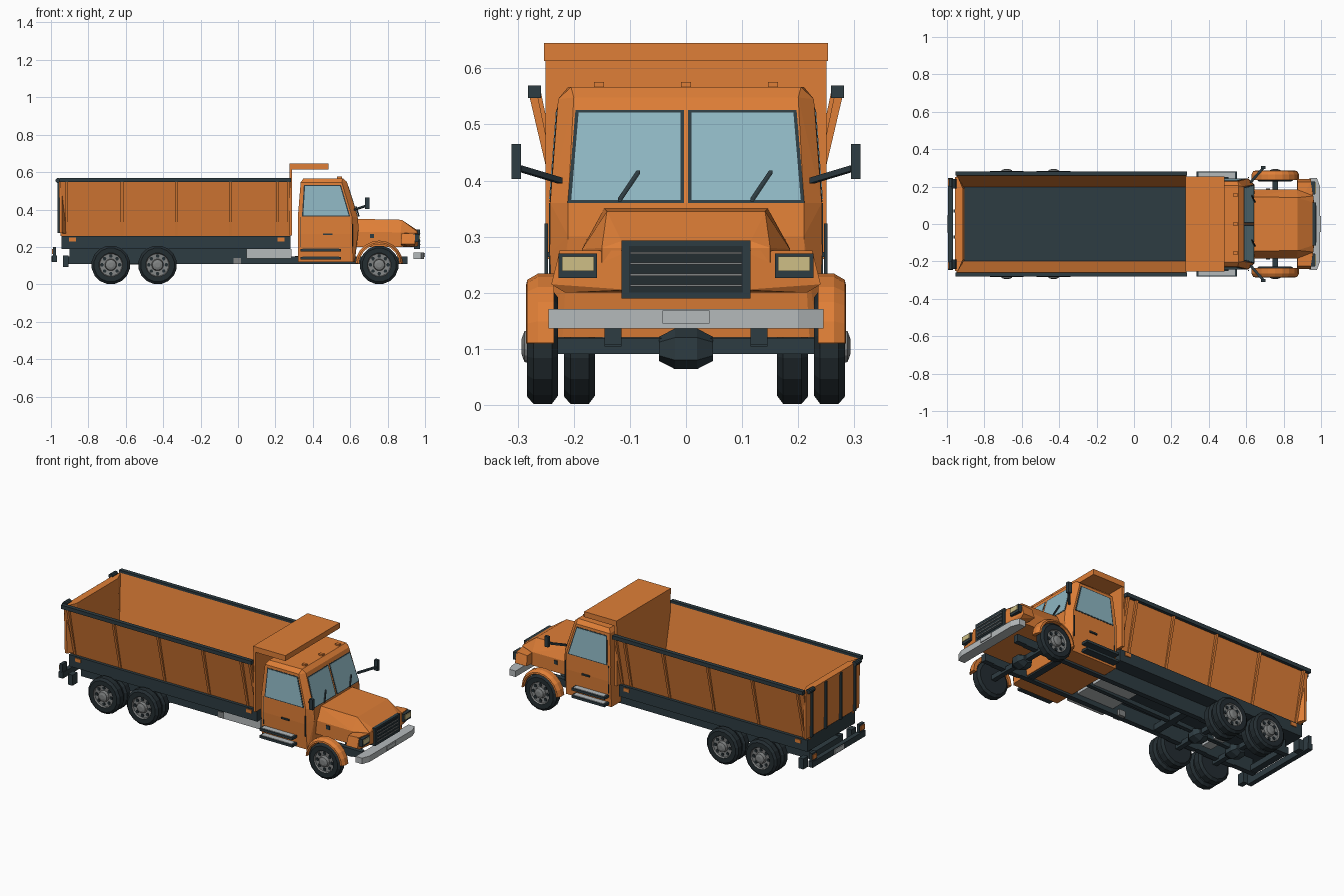
import bpy, bmesh
from math import sin, cos, pi, radians
from mathutils import Vector

cube = bpy.data.objects.get("Cube")
if cube:
    bpy.data.objects.remove(cube, do_unlink=True)


def material(name, r, g, b):
    m = bpy.data.materials.new(name)
    m.use_nodes = True
    m.diffuse_color = (r, g, b, 1)
    m.node_tree.nodes["Principled BSDF"].inputs["Base Color"].default_value = (r, g, b, 1)
    return m


ORANGE = material("orange paint", .74, .212, .038)
DARK = material("dark slate", .027, .045, .054)
TYRE = material("tyre rubber", .017, .026, .031)
GREY = material("light grey metal", .46, .49, .5)
RIM = material("wheel grey", .22, .23, .23)
GLASS = material("blue glass", .27, .47, .54)
LAMP = material("headlamp cream", .62, .52, .24)
BOTH = (1, -1)


def finish(name, bm, *mats):
    bmesh.ops.recalc_face_normals(bm, faces=bm.faces)
    me = bpy.data.meshes.new(name)
    bm.to_mesh(me)
    bm.free()
    for m in mats:
        me.materials.append(m)
    ob = bpy.data.objects.new(name, me)
    bpy.context.collection.objects.link(ob)


def hulls(name, mat, *solids):
    """One object made of convex solids, each given by its corners."""
    out = bmesh.new()
    for pts in solids:
        vs = [out.verts.new(p) for p in pts]
        res = bmesh.ops.convex_hull(out, input=vs)
        junk = {v for v in res["geom_interior"] + res["geom_unused"]
                if isinstance(v, bmesh.types.BMVert)}
        bmesh.ops.delete(out, geom=list(junk), context="VERTS")
    bmesh.ops.dissolve_limit(out, angle_limit=.01, verts=out.verts, edges=out.edges)
    finish(name, out, mat)


def box(x0, x1, y0, y1, z0, z1):
    return [(x, y, z) for x in (x0, x1) for y in (y0, y1) for z in (z0, z1)]


def bar(a, b, w=.006):
    """Corners of a square bar from a to b."""
    return [Vector(p) + Vector(c) for p in (a, b) for c in box(-w, w, -w, w, -w, w)]


def sym(pts):
    return [(x, s * y, z) for x, y, z in pts for s in BOTH]


def flip(pts, s):
    return [(x, s * y, z) for x, y, z in pts]


def lathe(name, profile, x, z, s, mats, n=16):
    """Spin (radius, y, material) rows about the axle."""
    bm = bmesh.new()
    rings = [[bm.verts.new((x + r * cos(2 * pi * (i + .5) / n), s * y,
                            z + r * sin(2 * pi * (i + .5) / n))) for i in range(n)]
             for r, y, m in profile]
    for (a, b), row in zip(zip(rings, rings[1:]), profile[1:]):
        for i in range(n):
            j = (i + 1) % n
            bm.faces.new((a[i], a[j], b[j], b[i])).material_index = row[2]
    bm.faces.new(rings[0])
    bm.faces.new(rings[-1]).material_index = profile[-1][2]
    finish(name, bm, *mats)


# Cargo bed: leaning side walls, upright headboard with canopy, tailgate
def wall_y(z):
    return .205 + .06 * (z - .26) / .29


hulls("bed_floor", DARK, box(-.945, .28, -.2, .2, .255, .268))
hulls("bed_subframe", DARK, box(-.945, .28, -.222, .222, .19, .258))
for s in BOTH:
    hulls("bed_side_wall", ORANGE, [(x, s * (wall_y(z) - t), z) for x in (-.95, .28)
                                    for z in (.258, .555) for t in (0, .008)])
    hulls("bed_top_rail", DARK, flip(box(-.955, .283, .258, .282, .547, .569), s))
    hulls("bed_ribs", ORANGE, *[[(x + d, s * (wall_y(z) + t), z) for d in (-.007, .007)
                                 for z, t in ((.26, -.002), (.26, .006), (.547, -.002),
                                              (.547, .014))]
                                for x in (-.915, -.62, -.33, -.04, .21, .268)])
    hulls("side_marker", ORANGE, *[flip(box(x - .018, x + .018, .22, .227, .23, .25), s)
                                   for x in (-.885, .23)])
hulls("headboard", ORANGE, box(.275, .29, -.25, .25, .26, .645))
hulls("canopy", ORANGE, box(.275, .485, -.253, .253, .613, .645))
hulls("tailgate", ORANGE, sym([(-.953, .248, .275), (-.94, .248, .275), (-.905, .19, .268),
                               (-.957, .25, .555), (-.94, .25, .555), (-.915, .19, .555)]))
hulls("tailgate_bars", DARK, *[box(-.964, -.945, y - .008, y + .008, .275, .55)
                               for y in (-.2, -.07, .07, .2)])
for s in BOTH:
    lathe("tailgate_hinge", [(.014, .19, 0), (.014, .24, 0)], -.962, .555, s, [DARK], 10)

# Chassis
hulls("chassis_rails", DARK, *[flip(box(-.92, .905, .115, .145, .108, .15), s) for s in BOTH],
      *[box(x - .02, x + .02, -.12, .12, .112, .145) for x in (-.9, -.25, .6)])
hulls("rail_spacers", DARK, *[flip(box(-.9, .28, .118, .142, .145, .195), s) for s in BOTH])
hulls("drive_shaft", DARK, bar((-.68, 0, .115), (.4, 0, .14), .012))
hulls("axle_link", GREY, box(-.585, -.525, -.08, .08, .112, .14))
hulls("shaft_joint", RIM, box(-.025, .015, -.15, -.1, .108, .142))
hulls("under_tank", GREY, box(.045, .285, -.2, .1, .137, .19))
for s in BOTH:
    hulls("rear_flap", DARK, flip(box(-.935, -.905, .2, .245, .093, .155), s))
    hulls("rear_bar_post", DARK, flip(box(-.99, -.972, .2, .243, .15, .2), s))
    hulls("rear_lamp", ORANGE, flip(box(-.995, -.988, .203, .24, .163, .19), s))
hulls("rear_bar", DARK, box(-.995, -.968, -.245, .245, .118, .153))
hulls("rear_plate", GREY, box(-1, -.995, -.045, .045, .123, .149))

# Axles and wheels
TYRE_ROWS = [(.06, .228, 0), (.089, .228, 0), (.104, .239, 0), (.104, .272, 0),
             (.091, .283, 0), (.064, .283, 0), (.06, .274, 1), (.032, .272, 1),
             (.028, .288, 1), (.014, .293, 1)]
for x in (-.68, -.43, .755):
    hulls("axle_beam", DARK, bar((x, -.23, .105), (x, .23, .105), .014))
    hulls("differential", DARK, [(x + dx * k, y, .1 + dz * k) for y, k in
                                 ((-.048, .6), (-.02, 1), (.02, 1), (.048, .6))
                                 for dx, dz in ((.045, .02), (.045, -.02), (-.045, .02),
                                                (-.045, -.02), (0, .036), (0, -.036))])
    hulls("springs", DARK, *[flip(box(x - .09, x + .09, .115, .145, .104, .134), s) for s in BOTH])
    for s in BOTH:
        lathe("wheel", TYRE_ROWS, x, .104, s, [TYRE, RIM])
        holes = []
        for i in range(8):
            a = 2 * pi * i / 8
            c = Vector((x + .047 * cos(a), 0, .104 + .047 * sin(a)))
            holes.append([c + Vector((.01 * cos(b * pi / 3), s * y, .01 * sin(b * pi / 3)))
                          for b in range(6) for y in (.27, .2765)])
        hulls("wheel_holes", TYRE, *holes)
        if x < 0:
            lathe("inner_wheel", [(r, y - .066, 0) for r, y, m in TYRE_ROWS[:6]],
                  x, .104, s, [TYRE])

# Cab: lower body, glasshouse and roof
hulls("cab_body", ORANGE, sym([(.32, .235, .12), (.615, .235, .12), (.625, .22, .12),
                               (.32, .243, .27), (.32, .242, .36), (.61, .243, .27),
                               (.61, .242, .36), (.64, .21, .36), (.645, .21, .3)]))
hulls("cab_top", ORANGE, sym([(.32, .242, .36), (.61, .242, .36), (.64, .21, .36),
                              (.335, .228, .545), (.555, .228, .545), (.582, .2, .548),
                              (.35, .21, .567), (.56, .205, .567)]))
hulls("roof_markers", ORANGE, *[box(.53, .555, y - .009, y + .009, .56, .576)
                                for y in (-.155, 0, .155)])


def shield(y, z, d):
    return (.64 - .059 * (z - .36) / .188 + d, y, z)


def side(x, z, d):
    return (x, .242 - .0142 * (z - .36) / .185 + d, z)


def inset(corners, k):
    c = [sum(v) / len(corners) for v in zip(*corners)]
    return [(c[0] + (a - c[0]) * k, c[1] + (b - c[1]) * k) for a, b in corners]


front_win = [(.004, .36), (.211, .36), (.197, .526), (.004, .526)]
side_win = [(.342, .362), (.6, .362), (.551, .53), (.352, .53)]
for s in BOTH:
    for name, win, f in (("windscreen", front_win, shield), ("side_window", side_win, side)):
        for part, mat, k, d in (("_frame", DARK, 1, .0012), ("_glass", GLASS, .94, .0026)):
            hulls(name + part, mat, flip([f(a, b, t) for a, b in inset(win, k)
                                          for t in (-.002, d)], s))
    # Wipers lean the same way on both panes
    low = .118 * s
    hulls("wiper", DARK, bar(shield(low, .366, .008), shield(low + .033, .415, .008), .003))
    hulls("door_handle", DARK, flip(box(.455, .505, .24, .25, .264, .273), s))
    hulls("door_seam", DARK, flip(box(.333, .336, .236, .2445, .2, .36), s))
    hulls("grab_rail", DARK, flip(bar((.612, .249, .205), (.612, .249, .32), .003), s))
    # Mirror, steps
    hulls("mirror", DARK, flip(box(.68, .703, .294, .311, .403, .465), s))
    hulls("mirror_arm", DARK, flip(bar((.625, .225, .4), (.69, .298, .422), .005), s))
    for z in (.132, .175):
        hulls("cab_step", DARK, flip(box(.335, .55, .225, .28, z, z + .014), s))
        hulls("step_tread", GREY, flip(box(.345, .54, .243, .275, z + .012, z + .017), s))

# Hood, headlamp housings, grille
hulls("hood", ORANGE, sym([(.63, .185, .2), (.63, .185, .28), (.63, .146, .35),
                           (.87, .185, .2), (.87, .185, .278), (.875, .141, .345),
                           (.955, .15, .21), (.96, .15, .28), (.955, .115, .292)]))
hulls("grille_panel", DARK, box(.94, .972, -.115, .115, .19, .293))
hulls("grille_recess", TYRE, box(.97, .974, -.102, .102, .2, .283))
hulls("grille_slats", RIM, *[box(.97, .977, -.1, .1, z, z + .004)
                             for z in (.211, .23, .25, .269)])
for s in BOTH:
    hulls("headlamp_housing", ORANGE, flip([(.875, .1, .275), (.875, .225, .27), (.87, .24, .215),
                                            (.965, .1, .275), (.945, .225, .275), (.945, .24, .215),
                                            (.965, .1, .205), (.94, .215, .2), (.88, .1, .2)], s))
    hulls("headlamp_frame", DARK, flip(box(.935, .968, .159, .227, .226, .27), s))
    hulls("headlamp_lens", LAMP, flip(box(.96, .972, .164, .221, .239, .265), s))
    hulls("hood_vent", DARK, flip(box(.705, .727, .18, .19, .248, .27), s))

    # Wheel arch swept around the front axle
    section = [(.108, .235), (.128, .235), (.128, .264), (.117, .283), (.108, .285)]
    steps = 10
    bm = bmesh.new()
    rings = []
    for i in range(steps + 1):
        a = radians(176 * i / steps + 2)
        rings.append([bm.verts.new((.755 + r * cos(a), s * y, .106 + r * sin(a)))
                      for r, y in section])
    for a, b in zip(rings, rings[1:]):
        for i in range(len(section)):
            j = i - 1
            bm.faces.new((a[j], a[i], b[i], b[j]))
    bm.faces.new(rings[0])
    bm.faces.new(rings[-1])
    finish("front_fender", bm, ORANGE)

# Front bumper with swept ends
hulls("front_bumper", GREY, sym([(x, y, z) for z in (.136, .171) for x, y in
                                 ((.965, .2), (.995, .2), (.937, .245), (.978, .245))]))
hulls("front_plate", GREY, box(.993, 1, -.042, .042, .145, .168))
